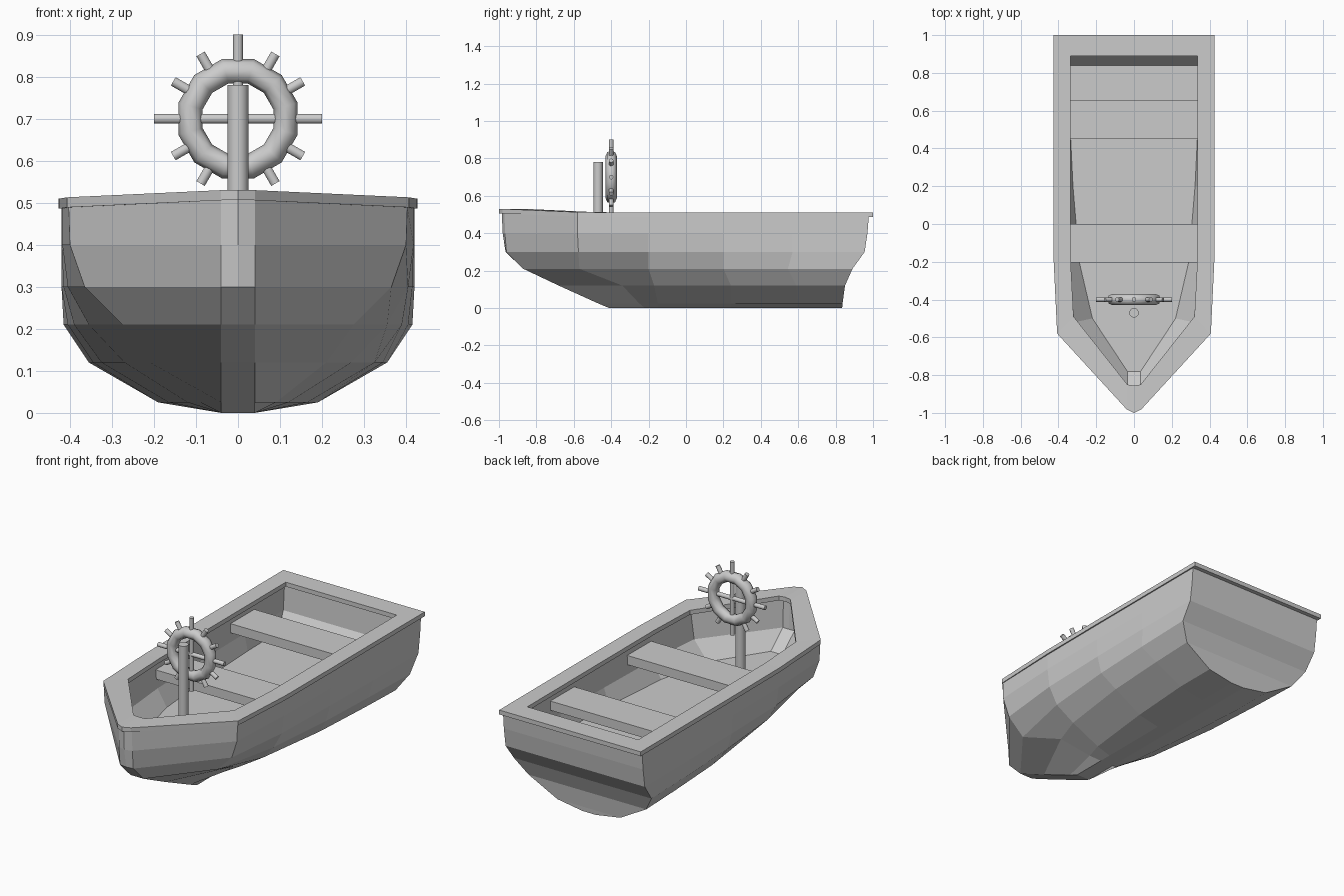
import bpy, bmesh, math
from mathutils import Matrix, Vector

if "Cube" in bpy.data.objects:
    bpy.data.objects.remove(bpy.data.objects["Cube"])


def make_object(name, bm):
    bmesh.ops.recalc_face_normals(bm, faces=bm.faces)
    mesh = bpy.data.meshes.new(name)
    bm.to_mesh(mesh)
    bm.free()
    obj = bpy.data.objects.new(name, mesh)
    bpy.context.collection.objects.link(obj)
    return obj


def box(name, lo, hi):
    bm = bmesh.new()
    lo, hi = Vector(lo), Vector(hi)
    bmesh.ops.create_cube(bm, size=1, matrix=Matrix.Translation((lo + hi) / 2) @ Matrix.Diagonal((*(hi - lo), 1)))
    return make_object(name, bm)


def rod(name, a, b, r, sides):
    """Capped cylinder from a to b with smooth sides"""
    a, b = Vector(a), Vector(b)
    d = b - a
    rot = Vector((0, 0, 1)).rotation_difference(d).to_matrix().to_4x4()
    bm = bmesh.new()
    bmesh.ops.create_cone(bm, cap_ends=True, segments=sides, radius1=r, radius2=r,
                          depth=d.length, matrix=Matrix.Translation((a + b) / 2) @ rot)
    for f in bm.faces:
        f.smooth = len(f.verts) == 4
    for e in bm.edges:
        e.smooth = all(f.smooth for f in e.link_faces)
    return make_object(name, bm)


def both_sides(half):
    """half: right-hand points from stern to bow centre; adds the mirrored left side"""
    return half + [(-x, y, z) for x, y, z in reversed(half[:-1])]


# Rim heights along the stations: stern, three midships, shoulder, bow, bow centre
RIM_Z = [.51, .51, .51, .51, .513, .53, .531]
UNDER_Z = [h - .024 for h in RIM_Z]

# Hull levels: z, half widths at stern/aft/mid/fore/shoulder, aft y, mid y, fore y, stern y, shoulder y, bow y, bow point
LEVELS = [
    (0,    [.04, .04, .04, .04, .04],      .60, .24, -.15, .835, -.22, -.41, 0),
    (.025, [.19, .19, .165, .12, .09],     .60, .24, -.15, .837, -.25, -.47, 0),
    (.12,  [.355, .345, .325, .27, .21],   .59, .24, -.17, .85,  -.34, -.68, 0),
    (.21,  [.415, .405, .39, .355, .275],  .545, .2, -.2,  .89,  -.57, -.87, 0),
    (.30,  [.42, .42, .415, .405, .365],   .57, .2, -.2,   .955, -.575, -.96, .005),
    (.40,  [.42, .42, .42, .418, .40],     .57, .2, -.2,   .97,  -.58, -.968, .012),
    (None, [.42, .42, .42, .418, .403],    .57, .2, -.2,   .977, -.58, -.97, .015),
]
loops = []
for z, w, aft, mid, fore, stern, shoulder, bow, tip in LEVELS:
    xs = w + [.04, 0]
    ys = [stern, aft, mid, fore, shoulder, bow, bow - tip]
    zs = [z] * 7 if z is not None else UNDER_Z
    loops.append(both_sides(list(zip(xs, ys, zs))))

# Rim board, then the recessed inner walls down to the floor
rim = [(.427, 1), (.427, .57), (.427, .2), (.425, -.2), (.407, -.58), (.04, -.98), (0, -1)]
edge = [(.335, .89), (.335, .57), (.335, .2), (.335, -.2), (.32, -.49), (.035, -.85), (0, -.855)]
wall = [(.36, .915), (.36, .57), (.36, .2), (.357, -.2), (.343, -.53), (.035, -.89), (0, -.895)]
bilge = [(.36, .905), (.36, .57), (.355, .2), (.345, -.2), (.315, -.52), (.035, -.885), (0, -.885)]
floor = [(.345, .84), (.341, .57), (.323, .2), (.29, -.2), (.22, -.5), (.035, -.78), (0, -.78)]
for outline, heights in ((rim, UNDER_Z), (rim, RIM_Z), (edge, RIM_Z), (edge, UNDER_Z),
                         (wall, UNDER_Z), (bilge, [.345] * 7), (floor, [.255] * 7)):
    loops.append(both_sides([(x, y, h) for (x, y), h in zip(outline, heights)]))

bm = bmesh.new()
rings = [[bm.verts.new(p) for p in loop] for loop in loops]
n = len(rings[0])
for a, b in zip(rings, rings[1:]):
    for i in range(n):
        j = (i + 1) % n
        bm.faces.new((a[i], a[j], b[j], b[i]))
bm.faces.new(rings[0])
bm.faces.new(rings[-1])
make_object("hull", bm)

# Seats
box("rear_seat", (-.36, .45, .395), (.36, .655, .445))
box("front_seat", (-.36, -.205, .395), (.36, 0, .445))

# Steering post
rod("steering_post", (0, -.47, .24), (0, -.47, .78), .025, 16)

# Steering wheel: twelve-sided ring
C = Vector((0, -.40, .70))
bpy.ops.mesh.primitive_torus_add(major_segments=12, minor_segments=8, major_radius=.117, minor_radius=.030,
                                 location=C, rotation=(math.pi / 2, math.radians(15), 0))
bpy.context.object.name = "steering_wheel"
bpy.ops.object.shade_smooth()

# Two full spokes and short handles between them
for i in range(12):
    t = math.radians(30 * i)
    d = Vector((math.cos(t), 0, math.sin(t)))
    if i % 3:
        rod(f"handle_{i}", C + d * .13, C + d * .178, .012, 10)
    elif i < 6:
        rod(f"spoke_{i}", C - d * .20, C + d * .20, .012, 10)
